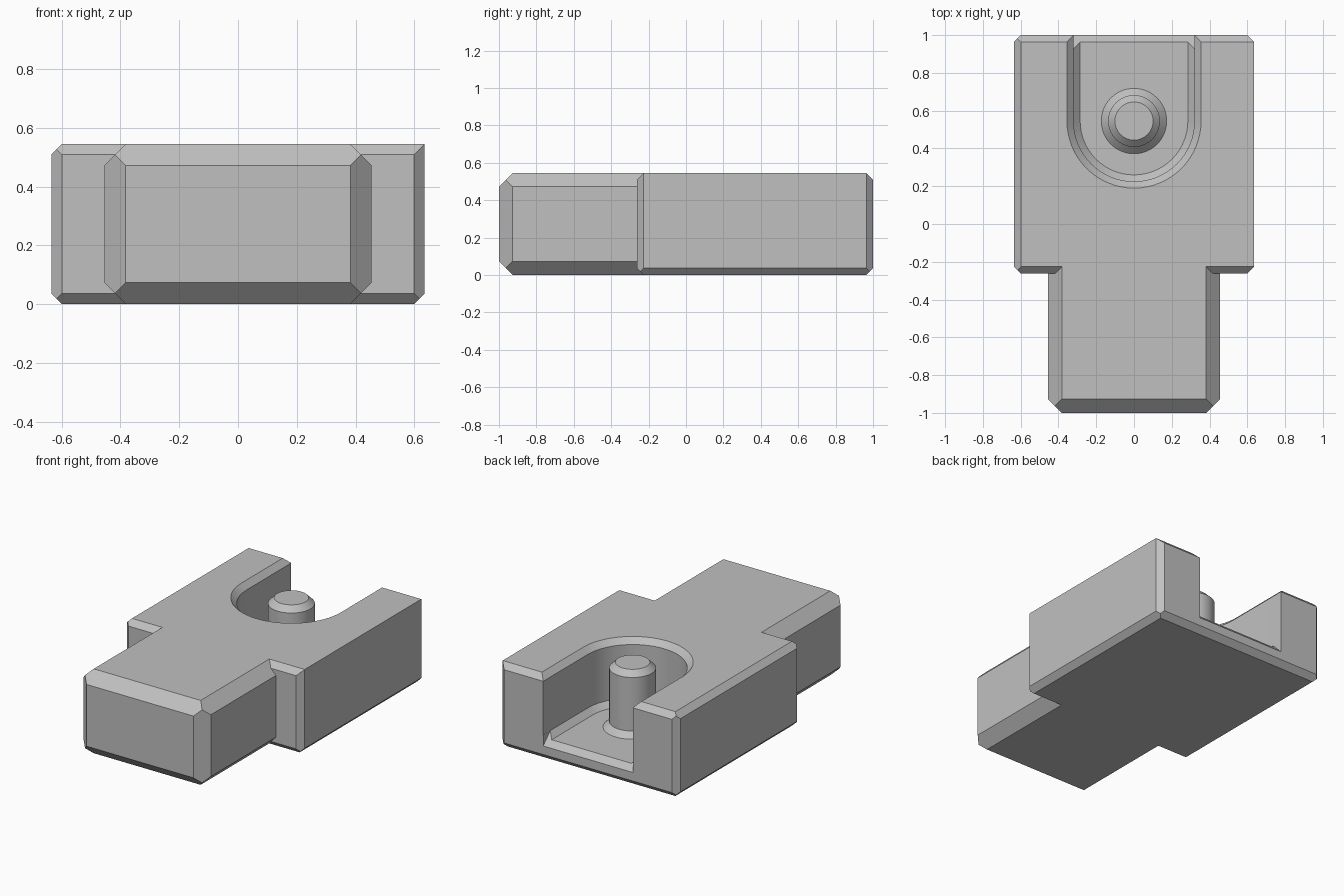
import bpy, bmesh, math
from mathutils import Vector

if "Cube" in bpy.data.objects:
    bpy.data.objects.remove(bpy.data.objects["Cube"])

H = 0.545            # overall height
C = 0.036            # small chamfer
FLOOR = 0.127        # pocket floor height
CY = 0.545           # centre of the pocket arc and post

grey = bpy.data.materials.new("plain grey")
grey.diffuse_color = (0.53, 0.53, 0.53, 1)
grey.use_nodes = True
grey.node_tree.nodes["Principled BSDF"].inputs["Base Color"].default_value = grey.diffuse_color


def finish(name, bm):
    bmesh.ops.recalc_face_normals(bm, faces=bm.faces)
    me = bpy.data.meshes.new(name)
    bm.to_mesh(me)
    bm.free()
    me.materials.append(grey)
    ob = bpy.data.objects.new(name, me)
    bpy.context.collection.objects.link(ob)
    return ob


def chamfered_box(name, lo, hi, c, skip=()):
    """Box whose edges are planed off at 45 degrees, except those in skip."""
    lo, hi = Vector(lo), Vector(hi)
    mid, half = (lo + hi) / 2, (hi - lo) / 2
    bm = bmesh.new()
    bmesh.ops.create_cube(bm, size=2)
    for v in bm.verts:
        v.co = Vector(a * b for a, b in zip(v.co, half)) + mid
    for a, b in ((0, 1), (0, 2), (1, 2)):
        for sa in (-1, 1):
            for sb in (-1, 1):
                n = Vector((0, 0, 0))
                n[a], n[b] = sa, sb
                if tuple(int(k) for k in n) in skip:
                    continue
                p = mid.copy()
                p[a] += sa * (half[a] - c)
                p[b] += sb * half[b]
                r = bmesh.ops.bisect_plane(bm, geom=bm.verts[:] + bm.edges[:] + bm.faces[:],
                                           plane_co=p, plane_no=n, clear_outer=True)
                cut = [e for e in r["geom_cut"] if isinstance(e, bmesh.types.BMEdge)]
                bmesh.ops.edgeloop_fill(bm, edges=cut)
    return finish(name, bm)


def loft(name, rings):
    """Closed solid through matching rings of points."""
    bm = bmesh.new()
    loops = [[bm.verts.new(p) for p in ring] for ring in rings]
    n = len(loops[0])
    for a, b in zip(loops, loops[1:]):
        for i in range(n):
            j = (i + 1) % n
            bm.faces.new((a[i], a[j], b[j], b[i]))
    bm.faces.new(loops[0])
    bm.faces.new(loops[-1])
    return finish(name, bm)


def u_ring(r, z, seg=32):
    pts = [(r * math.cos(math.pi + math.pi * i / seg),
            CY + r * math.sin(math.pi + math.pi * i / seg), z) for i in range(seg + 1)]
    return pts + [(r, 1.2, z), (-r, 1.2, z)]


def circle(r, z, seg=64):
    return [(r * math.cos(math.tau * i / seg),
             CY + r * math.sin(math.tau * i / seg), z) for i in range(seg)]


def combine(ob, other, op):
    m = ob.modifiers.new(op, 'BOOLEAN')
    m.operation, m.solver, m.object = op, 'EXACT', other
    bpy.context.view_layer.objects.active = ob
    bpy.ops.object.modifier_apply(modifier=m.name)
    bpy.data.objects.remove(other)


# Wide block (right top edge left sharp) joined to the narrow plug
body = chamfered_box("connector_body", (-0.635, -0.262, 0), (0.635, 1, H), C, skip={(1, 0, 1)})
plug = chamfered_box("plug", (-0.455, -1, 0), (0.455, 0.1, H), 0.073)
combine(body, plug, 'UNION')

# U-shaped pocket, chamfered at the rim and around the floor
pocket = loft("pocket_cutter", [u_ring(0.285, FLOOR), u_ring(0.32, FLOOR + C),
                                u_ring(0.32, H - C), u_ring(0.355, H), u_ring(0.39, H + C)])
combine(body, pocket, 'DIFFERENCE')

# Chamfer on the open back edge of the pocket floor
wedge_yz = [(1 - 2 * C, FLOOR + C), (1.04, FLOOR - C - 0.04), (1.2, FLOOR - C), (1.2, FLOOR + C)]
wedge = loft("lip_cutter", [[(x, y, z) for y, z in wedge_yz] for x in (-0.3199, 0.3199)])
combine(body, wedge, 'DIFFERENCE')

# Round post with flared foot and chamfered top
post = loft("post", [circle(0.173, FLOOR - 0.02), circle(0.173, FLOOR), circle(0.137, FLOOR + C),
                     circle(0.137, H - C), circle(0.101, H)])

# Smooth curved walls, crisp chamfers
for ob in (body, post):
    bpy.ops.object.select_all(action='DESELECT')
    ob.select_set(True)
    bpy.context.view_layer.objects.active = ob
    bpy.ops.object.shade_smooth_by_angle(angle=math.radians(20))
